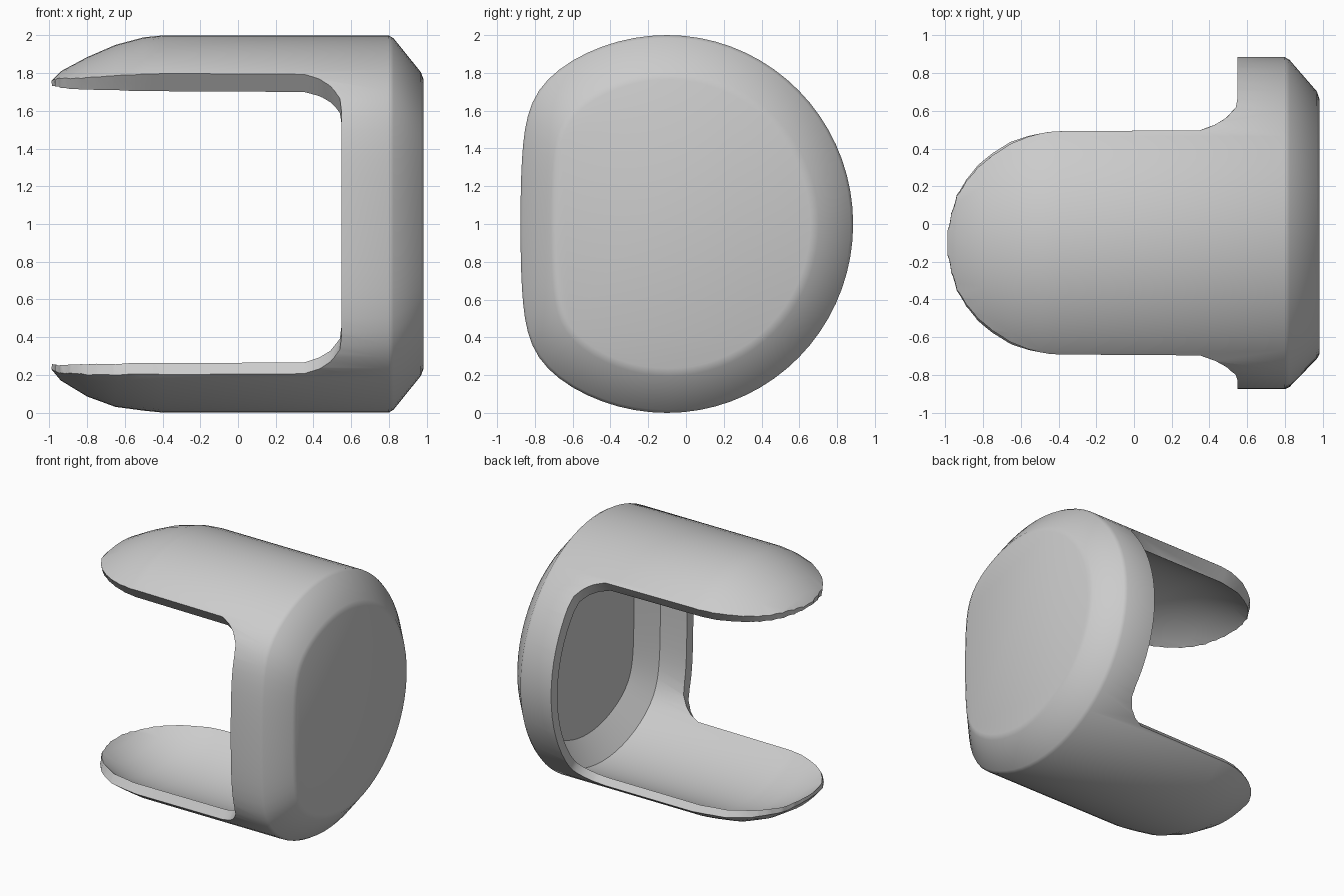
import bpy, bmesh
from math import sin, cos, pi

cube = bpy.data.objects.get("Cube")
if cube:
    bpy.data.objects.remove(cube)

SEGMENTS = 72
AXIS_Y = -0.1


def loft(name, rings):
    """Closed solid through equally sized rings of points, capped at both ends."""
    bm = bmesh.new()
    loops = [[bm.verts.new(p) for p in ring] for ring in rings]
    for a, b in zip(loops, loops[1:]):
        for i in range(len(a)):
            j = (i + 1) % len(a)
            bm.faces.new((a[i], a[j], b[j], b[i]))
    bm.faces.new(loops[0])
    bm.faces.new(loops[-1])
    bmesh.ops.recalc_face_normals(bm, faces=bm.faces)
    mesh = bpy.data.meshes.new(name)
    bm.to_mesh(mesh)
    bm.free()
    obj = bpy.data.objects.new(name, mesh)
    bpy.context.collection.objects.link(obj)
    return obj


def section(x, scale, dy=0.0, dz=0.0):
    """Round cross-section with a softly flattened front."""
    ring = []
    for i in range(SEGMENTS):
        a = 2 * pi * i / SEGMENTS
        c = 0.985 * cos(a)
        if c < 0:
            c = -abs(cos(a)) * (1 + (abs(cos(a)) / 0.79) ** 8) ** -0.125
        ring.append((x, AXIS_Y + dy + c * scale, 1 + dz + sin(a) * scale))
    return ring


# Hollow cup: inner floor, inner wall, domed lip, outer wall, chamfered end
inner = [(0.91, 0.74, 0.02, -0.02), (0.78, 0.91, 0.01, -0.028),
         (-0.45, 0.91, 0.01, -0.028), (-0.65, 0.885, 0.01, -0.025),
         (-0.82, 0.83, 0.01, -0.02), (-0.94, 0.775, 0.01, -0.015),
         (-0.985, 0.74, 0, -0.005)]
outer = [(-0.99, 0.765, 0, -0.005), (-0.94, 0.82, 0, -0.01),
         (-0.8, 0.9, 0, -0.015), (-0.65, 0.96, 0, -0.01),
         (-0.5, 0.99), (-0.4, 1.0), (0.8, 1.0), (0.825, 0.985),
         (0.97, 0.805, 0.01), (0.985, 0.765, 0.005)]
shell = loft("cup_shell", [section(*r) for r in inner + outer])

# Side openings: each leaves two rounded tongues and a filleted rim
opening = [(0.55, 0.8), (0.54, 0.95), (0.49, 1.11), (0.43, 1.23), (0.35, 1.33),
           (-0.45, 1.35), (-0.56, 1.4), (-0.66, 1.5), (-0.75, 1.67),
           (-0.83, 1.93), (-0.89, 2.35), (-0.94, 3.1), (-0.97, 5.0),
           (-0.99, 12.0), (-1.1, 20.0)]
outline = opening + [(x, -s) for x, s in reversed(opening)]
bpy.context.view_layer.objects.active = shell
shell.select_set(True)
for name, side in (("front_opening", -1), ("back_opening", 1)):
    depths = [0.015 + 1.2 * (k / 32) ** 2 for k in range(33)]
    cutter = loft(name, [[(x, AXIS_Y + side * d, 1 + s * d) for x, s in outline]
                         for d in depths])
    cutter.hide_render = True
    mod = shell.modifiers.new(name, 'BOOLEAN')
    mod.operation = 'DIFFERENCE'
    mod.solver = 'EXACT'
    mod.object = cutter
    bpy.ops.object.modifier_apply(modifier=mod.name)
    bpy.data.objects.remove(cutter)

# Plain grey finish
grey = bpy.data.materials.new("light_grey")
grey.use_nodes = True
colour = (0.6, 0.6, 0.6, 1)
grey.diffuse_color = colour
grey.node_tree.nodes["Principled BSDF"].inputs["Base Color"].default_value = colour
shell.data.materials.clear()
shell.data.materials.append(grey)
for poly in shell.data.polygons:
    poly.material_index = 0
bpy.ops.object.shade_smooth_by_angle(angle=0.6)
